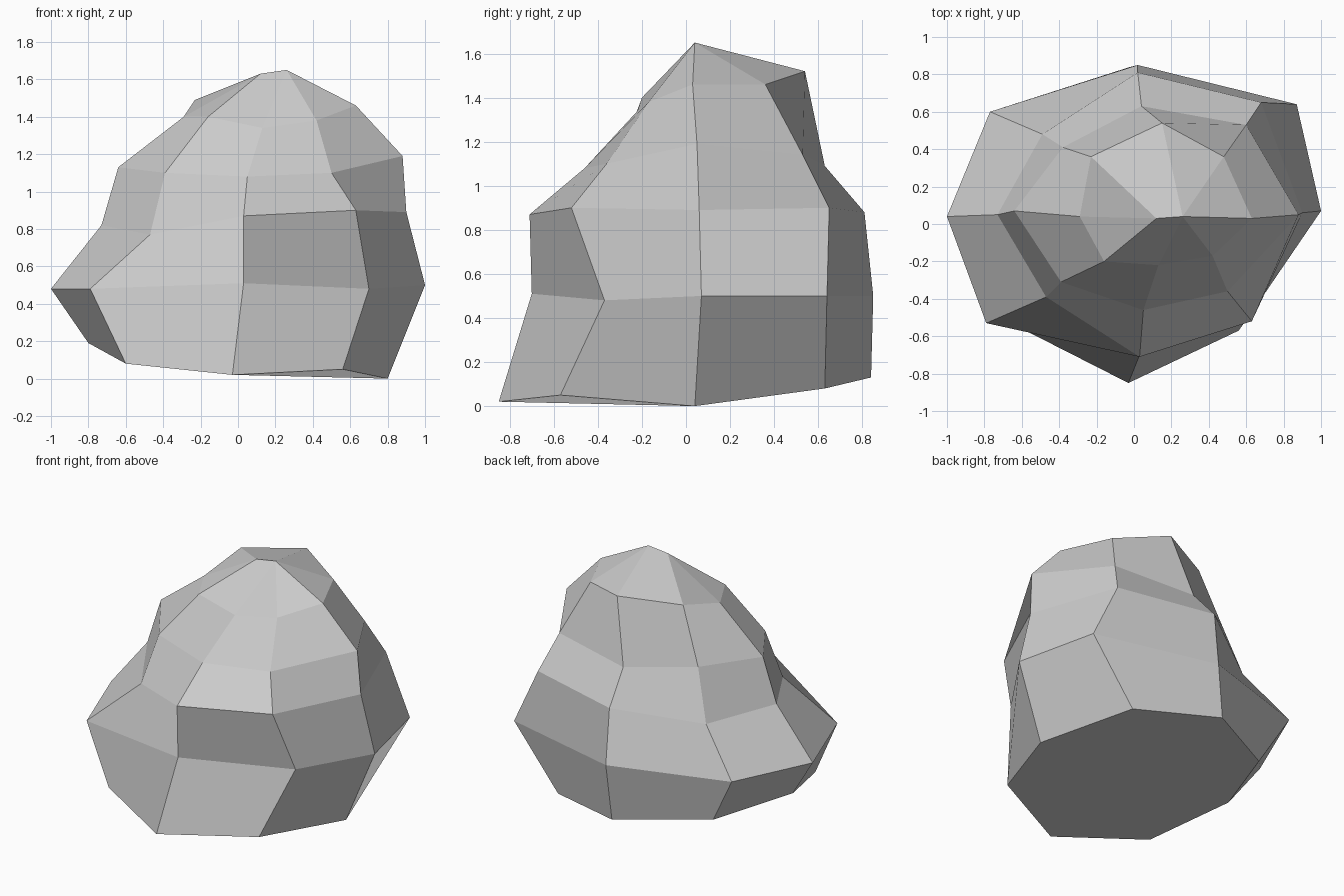
import bpy
import bmesh

# Remove the default cube only
cube = bpy.data.objects.get("Cube")
if cube:
    bpy.data.objects.remove(cube, do_unlink=True)


def make_material(name, color):
    mat = bpy.data.materials.new(name)
    mat.use_nodes = True
    mat.diffuse_color = color
    mat.node_tree.nodes["Principled BSDF"].inputs["Base Color"].default_value = color
    return mat


stone_grey = make_material("stone grey", (0.6, 0.6, 0.6, 1.0))

# Eight-sided irregular cross-sections in hundredths of a unit (x, y, z).
# Each starts at the left side (+x) and runs round by way of the back.
base = [(80, 4, 0), (54, 63, 8), (-2, 84, 13), (-58, 53, 16),
        (-80, -3, 19), (-60, -56, 8), (-3, -85, 2), (56, -57, 5)]
widest = [(100, 7, 50), (87, 64, 50), (2, 85, 50), (-77, 60, 50),
          (-100, 4, 48), (-79, -53, 48), (3, -70, 51), (70, -37, 48)]
shoulder = [(90, 6, 89), (68, 65, 90), (2, 81, 88), (-49, 48, 78),
            (-73, 5, 82), (-47, -39, 77), (3, -71, 87), (63, -52, 90)]
upper = [(88, 5, 119), (60, 53, 114), (4, 63, 109), (-38, 41, 112),
         (-64, 7, 113), (-39, -31, 110), (5, -46, 108), (50, -36, 110)]
crown = [(63, 3, 146), (48, 36, 146), (15, 54, 152), (-23, 36, 149),
         (-29, 4, 140), (-16, -20, 140), (13, -22, 134), (42, -17, 138)]


def add_point(bm, point):
    return bm.verts.new([value / 100 for value in point])


def build_rock(name, sections, peak, low_peak):
    """Bridge the cross-sections, then close them with a short ridge on top."""
    bm = bmesh.new()
    loops = [[add_point(bm, point) for point in section] for section in sections]
    count = len(loops[0])

    # Flat underside
    bm.faces.new(list(reversed(loops[0])))

    # Side walls
    for lower, higher in zip(loops, loops[1:]):
        for i in range(count):
            j = (i + 1) % count
            bm.faces.new((lower[i], lower[j], higher[j], higher[i]))

    # Summit ridge: the right-hand columns end at its lower point
    high, low = add_point(bm, peak), add_point(bm, low_peak)
    tips = [low if i in (3, 4, 5) else high for i in range(count)]
    top = loops[-1]
    for i in range(count):
        j = (i + 1) % count
        corners = [top[i], top[j], tips[j]]
        if tips[i] is not tips[j]:
            corners.append(tips[i])
        bm.faces.new(corners)

    bmesh.ops.recalc_face_normals(bm, faces=bm.faces)
    mesh = bpy.data.meshes.new(name)
    bm.to_mesh(mesh)
    bm.free()
    mesh.materials.append(stone_grey)
    rock = bpy.data.objects.new(name, mesh)
    bpy.context.collection.objects.link(rock)
    return rock


build_rock("rock", [base, widest, shoulder, upper, crown],
           peak=(26, 4, 165), low_peak=(12, 3, 163))
